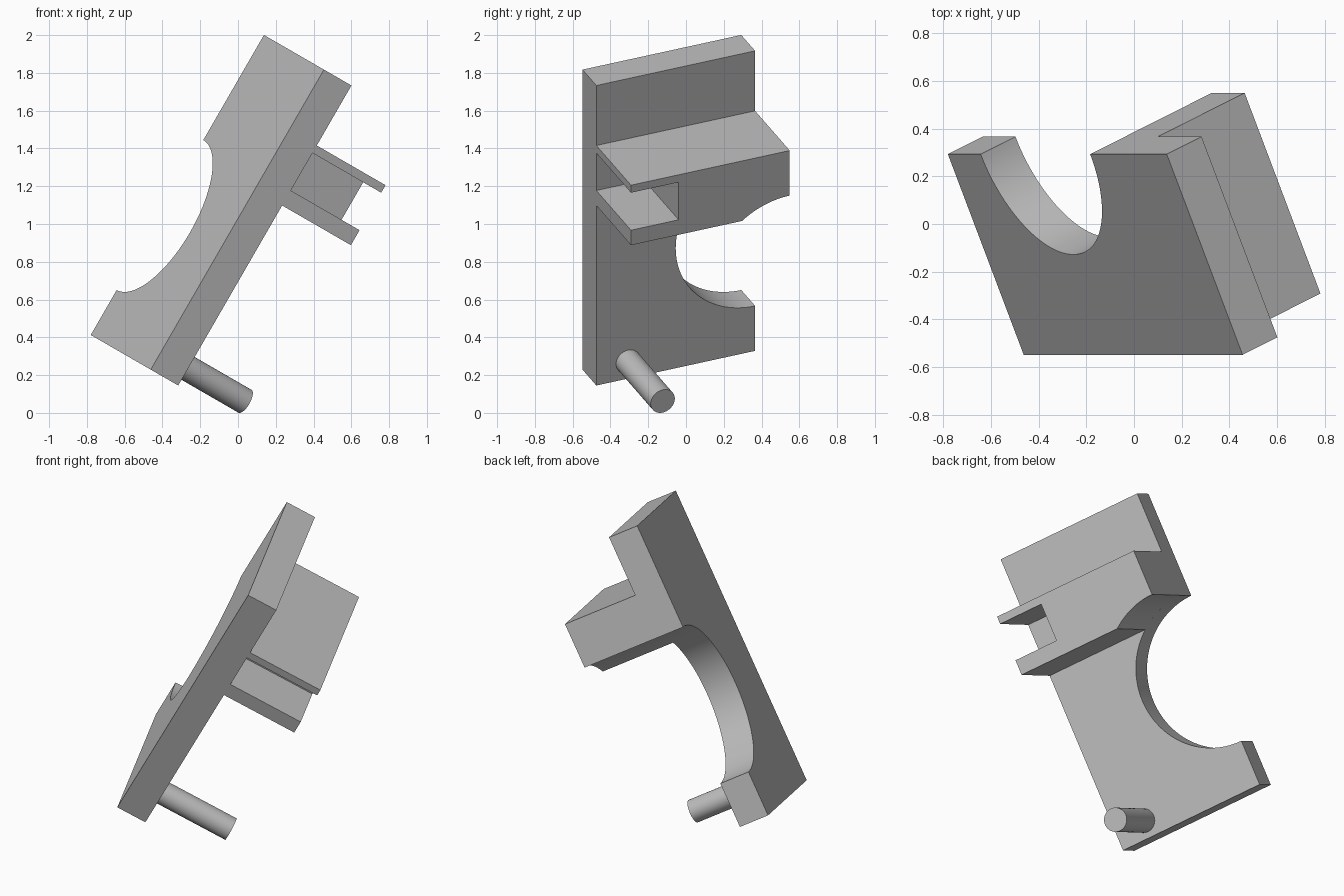
import bpy
import bmesh
from math import sin, cos, pi, radians
from mathutils import Matrix, Vector

if "Cube" in bpy.data.objects:
    bpy.data.objects.remove(bpy.data.objects["Cube"], do_unlink=True)

# One plain grey material
grey = bpy.data.materials.new("light_grey")
grey.use_nodes = True
colour = (0.5, 0.5, 0.5, 1)
grey.diffuse_color = colour
grey.node_tree.nodes["Principled BSDF"].inputs["Base Color"].default_value = colour

# Tilted frame: x runs along the plate, y across it, -z out towards the pin
UNIT = 0.1834
lean, twist = radians(30), radians(23.58)
along = Vector((sin(lean), 0, cos(lean)))
side = Vector((cos(lean), 0, -sin(lean)))
across = Vector((0, cos(twist), 0)) - side * sin(twist)
inward = along.cross(across)
frame = Matrix((along, across, inward)).transposed().to_4x4()
FRAME = Matrix.Translation((-0.462, -0.548, 0.229)) @ frame @ Matrix.Scale(UNIT, 4)


def prism(name, outline, near, far):
    """Extrude a flat outline between two depths in the tilted frame."""
    bm = bmesh.new()
    face = bm.faces.new([bm.verts.new((x, y, -near)) for x, y in outline])
    out = bmesh.ops.extrude_face_region(bm, geom=[face])
    moved = [v for v in out["geom"] if isinstance(v, bmesh.types.BMVert)]
    bmesh.ops.translate(bm, verts=moved, vec=(0, 0, near - far))
    bmesh.ops.recalc_face_normals(bm, faces=bm.faces)
    mesh = bpy.data.meshes.new(name)
    bm.to_mesh(mesh)
    bm.free()
    mesh.materials.append(grey)
    obj = bpy.data.objects.new(name, mesh)
    bpy.context.collection.objects.link(obj)
    obj.matrix_world = FRAME
    return obj


def arc(cx, cy, radius, start, end, steps):
    """Points along a circular arc."""
    angles = [start + (end - start) * i / steps for i in range(steps + 1)]
    return [(cx + radius * cos(t), cy + radius * sin(t)) for t in angles]


def box(x0, x1, y0, y1):
    return [(x0, y0), (x1, y0), (x1, y1), (x0, y1)]


# Plate with a half-round notch in its rear edge
notch = arc(4, 5, 2.5, 0, -pi, 64)
plate = prism("plate", [(0, 0), (10, 0), (10, 5)] + notch + [(0, 5)], 0, 1)

# Bracket across the plate, its rear corner trimmed by the same circle
bite = -0.6435
trim = arc(4, 5, 2.5, bite, 0, 16)
bracket = prism("bracket", [(8, 5), (8, 0), (6, 0)] + trim, 1, 3.5)

# Slot that leaves two flanges at the bracket's front end
cutter = prism("slot_cutter", box(6.5, 7.75, -1, 1.5), 1, 4)
cutter.hide_render = True
slot = bracket.modifiers.new("slot", "BOOLEAN")
slot.operation = "DIFFERENCE"
slot.solver = "EXACT"
slot.object = cutter
bpy.context.view_layer.update()
bpy.context.view_layer.objects.active = bracket
bpy.ops.object.modifier_apply(modifier=slot.name)
bpy.data.objects.remove(cutter, do_unlink=True)

# Round pin near the lower end
pin = prism("pin", arc(0.57, 1, 0.38, 0, 2 * pi, 48)[:-1], 1, 3.5)

# Smooth curved walls, sharp edges
bpy.ops.object.select_all(action="DESELECT")
for part in (plate, bracket, pin):
    part.select_set(True)
bpy.ops.object.shade_smooth_by_angle(angle=radians(30))
